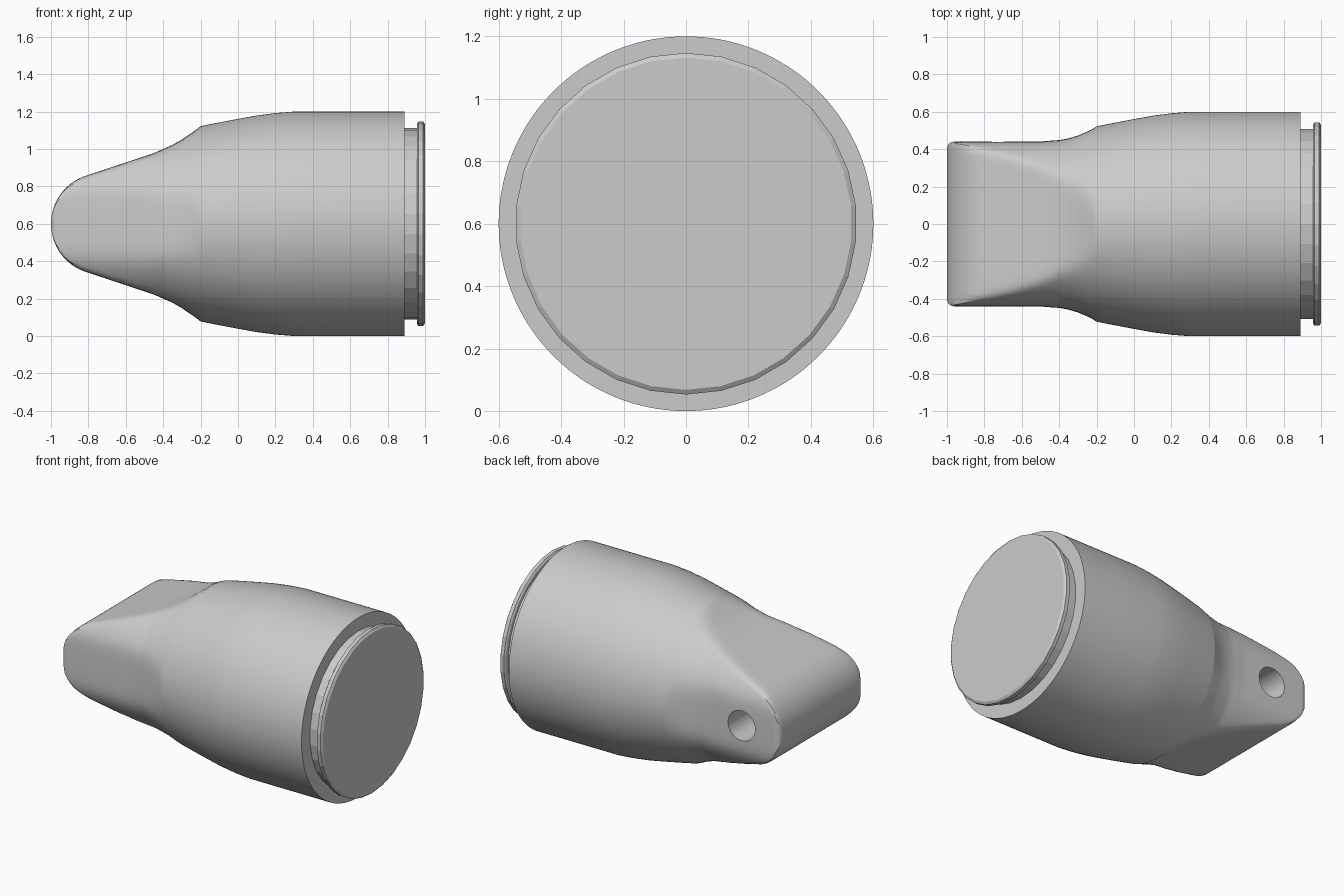
import bpy, bmesh, math
from mathutils import Matrix

if "Cube" in bpy.data.objects:
    bpy.data.objects.remove(bpy.data.objects["Cube"], do_unlink=True)

AXIS_Z = 0.6      # height of the long axis
NOSE = 0.27       # radius of the rounded tip
FILLET = 0.04     # rounding of the tip's side edges
SHARP = 40        # higher means crisper blends between cuts

grey = bpy.data.materials.new("light_grey")
grey.use_nodes = True
grey.diffuse_color = (0.6, 0.6, 0.6, 1)
grey.node_tree.nodes["Principled BSDF"].inputs["Base Color"].default_value = (0.6, 0.6, 0.6, 1)


def lerp(points, x):
    """Read a value from a list of (x, value) points."""
    for (x0, v0), (x1, v1) in zip(points, points[1:]):
        if x <= x1:
            return v0 + (v1 - v0) * max(0, x - x0) / (x1 - x0)
    return points[-1][1]


def loft(name, rings):
    """Skin closed rings into a capped solid."""
    bm = bmesh.new()
    loops = [[bm.verts.new(p) for p in ring] for ring in rings]
    n = len(loops[0])
    for a, b in zip(loops, loops[1:]):
        for i in range(n):
            j = (i + 1) % n
            bm.faces.new((a[i], a[j], b[j], b[i]))
    bm.faces.new(loops[0])
    bm.faces.new(loops[-1])
    bmesh.ops.recalc_face_normals(bm, faces=bm.faces)
    mesh = bpy.data.meshes.new(name)
    bm.to_mesh(mesh)
    bm.free()
    mesh.materials.append(grey)
    ob = bpy.data.objects.new(name, mesh)
    bpy.context.collection.objects.link(ob)
    return ob


def smooth(ob, degrees):
    bpy.ops.object.select_all(action='DESELECT')
    ob.select_set(True)
    bpy.context.view_layer.objects.active = ob
    bpy.ops.object.shade_smooth_by_angle(angle=math.radians(degrees))


# Turned radius, side cut and wedge cut along the axis
turned = [(-1, .47), (-.4, .474), (-.3, .493), (-.2, .522), (-.1, .542), (0, .561),
          (.1, .579), (.2, .592), (.3, .6), (.9, .6)]
side = [(-1, .441), (-.5, .442), (-.4, .45), (-.35, .459), (-.3, .475), (-.25, .499), (-.2, .53)]
wedge = [(-.815, .256), (-.45, .378), (-.4, .4), (-.35, .422), (-.3, .451), (-.25, .487), (-.2, .53)]


def section(x, count=144):
    """Circle trimmed by the side flats and the wedge faces."""
    radius = lerp(turned, x)
    if x > -.2:
        w = h = 1.0
    else:
        w, h = lerp(side, x), lerp(wedge, x)
        if x < -.815:
            h = math.sqrt(NOSE ** 2 - (x + 1 - NOSE) ** 2)
        if x < FILLET - 1:
            w -= FILLET - math.sqrt(FILLET ** 2 - (x + 1 - FILLET) ** 2)
    ring = []
    for i in range(count):
        t = math.tau * i / count
        y, z = w * math.cos(t), h * math.sin(t)
        total = abs(math.cos(t)) ** SHARP + abs(math.sin(t)) ** SHARP
        total += (math.hypot(y, z) / radius) ** SHARP
        s = total ** (-1 / SHARP)
        ring.append((x, y * s, AXIS_Z + z * s))
    return ring


# Body: rounded nose, cut wedge, then the plain turned barrel
stations = [NOSE * (1 - math.cos(math.radians(a))) - 1 for a in range(2, 72, 3)]
stations += [-.8 + .025 * i for i in range(25)]
stations += [-.199 + .0499 * i for i in range(11)] + [.6, .89]
body = loft("body", [section(x) for x in stations])

# Blind cross hole in the back flat
bm = bmesh.new()
bmesh.ops.create_cone(bm, cap_ends=True, segments=40, radius1=.1, radius2=.1, depth=.5,
                      matrix=Matrix.Translation((-.72, .4, AXIS_Z)) @ Matrix.Rotation(math.pi / 2, 4, 'X'))
mesh = bpy.data.meshes.new("hole_cutter")
bm.to_mesh(mesh)
bm.free()
mesh.materials.append(grey)
cutter = bpy.data.objects.new("hole_cutter", mesh)
cutter.hide_render = True
bpy.context.collection.objects.link(cutter)
cut = body.modifiers.new("hole", 'BOOLEAN')
cut.operation = 'DIFFERENCE'
cut.solver = 'EXACT'
cut.object = cutter
bpy.context.view_layer.update()
body.data = bpy.data.meshes.new_from_object(body.evaluated_get(bpy.context.evaluated_depsgraph_get()))
body.modifiers.clear()
bpy.data.objects.remove(cutter, do_unlink=True)
smooth(body, 35)

# End plug: neck groove and chamfered rim
plug = [(.88, .512), (.957, .512), (.957, .535), (.965, .547), (.99, .547), (1, .532)]
loft("end_plug", [[(x, r * math.sin(math.tau * i / 30), AXIS_Z + r * math.cos(math.tau * i / 30))
                   for i in range(30)] for x, r in plug])
